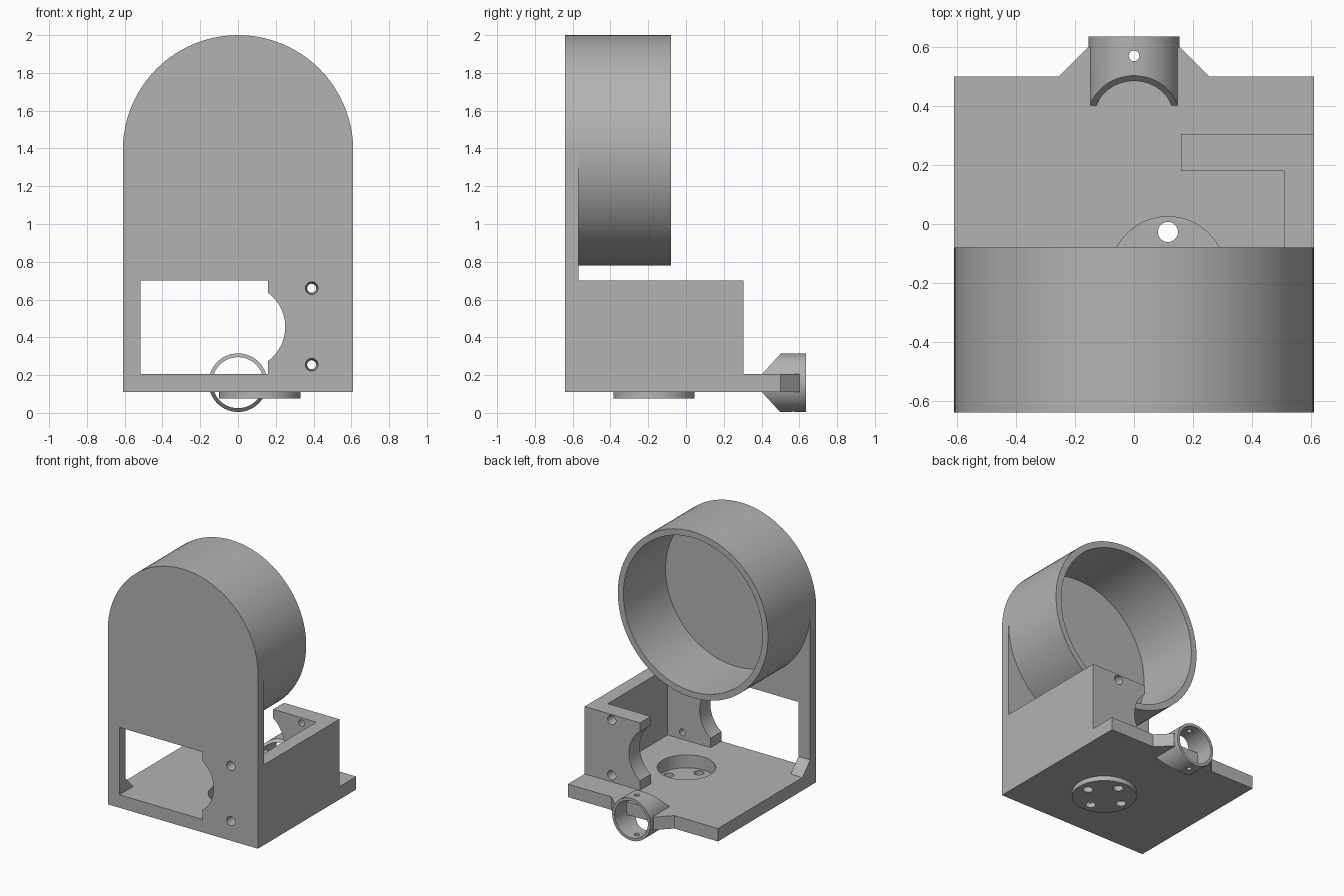
import bpy, bmesh, math
from mathutils import Vector

if "Cube" in bpy.data.objects:
    bpy.data.objects.remove(bpy.data.objects["Cube"])

grey = bpy.data.materials.new("plain grey")
grey.diffuse_color = (0.45, 0.45, 0.45, 1)
grey.use_nodes = True
grey.node_tree.nodes["Principled BSDF"].inputs["Base Color"].default_value = grey.diffuse_color


def prism(name, pts, axis, a, b):
    """Extrude a 2D outline along an axis: y uses (x, z), z uses (x, y), x uses (y, z)."""
    put = {"x": lambda p, t: (t, p[0], p[1]),
           "y": lambda p, t: (p[0], t, p[1]),
           "z": lambda p, t: (p[0], p[1], t)}[axis]
    bm = bmesh.new()
    lo = [bm.verts.new(put(p, a)) for p in pts]
    hi = [bm.verts.new(put(p, b)) for p in pts]
    bm.faces.new(lo)
    bm.faces.new(hi)
    n = len(pts)
    for i in range(n):
        j = (i + 1) % n
        bm.faces.new((lo[i], lo[j], hi[j], hi[i]))
    bmesh.ops.recalc_face_normals(bm, faces=bm.faces)
    me = bpy.data.meshes.new(name)
    bm.to_mesh(me)
    bm.free()
    ob = bpy.data.objects.new(name, me)
    bpy.context.collection.objects.link(ob)
    me.materials.append(grey)
    return ob


def box(name, x0, x1, y0, y1, z0, z1):
    return prism(name, [(x0, y0), (x1, y0), (x1, y1), (x0, y1)], "z", z0, z1)


def arc(cx, cy, r, a0=0, a1=360, n=96, closed=True):
    steps = n if closed else n + 1
    return [(cx + r * math.cos(math.radians(a0 + (a1 - a0) * i / n)),
             cy + r * math.sin(math.radians(a0 + (a1 - a0) * i / n))) for i in range(steps)]


def disc(name, axis, cx, cy, r, a, b, n=96):
    return prism(name, arc(cx, cy, r, n=n), axis, a, b)


def combine(target, others, op):
    """Apply booleans and remove the helpers."""
    for o in others:
        o.hide_render = True
        m = target.modifiers.new(op, "BOOLEAN")
        m.operation, m.solver, m.object = op, "EXACT", o
        bpy.context.view_layer.objects.active = target
        bpy.ops.object.modifier_apply(modifier=m.name)
        bpy.data.objects.remove(o)


def cone_hole(x, z, y0, y1, r0, r1):
    """Tapered screw hole along y."""
    ob = disc("hole_cutter", "y", x, z, r0, y0, y1, 32)
    for v in ob.data.vertices:
        if abs(v.co.y - y1) < 1e-5:
            v.co.x = x + (v.co.x - x) * r1 / r0
            v.co.z = z + (v.co.z - z) * r1 / r0
    return ob


R, CZ, Z0, Z1 = 0.61, 1.39, 0.11, 0.205

# Arched front plate
plate = prism("frame", [(-R, Z0), (R, Z0)] + arc(0, CZ, R, 0, 180, 48, False), "y", -0.64, -0.57)
combine(plate, [
    box("base", -R, R, -0.60, 0.50, Z0, Z1),
    box("side_wall", 0.51, R, -0.60, 0.305, 0.15, 0.70),
    box("back_block", 0.16, R, 0.18, 0.305, 0.15, 0.70),
    box("front_block", 0.16, R, -0.60, -0.515, 0.15, 0.70),
    prism("corner_rib", [(-0.60, 0.15), (-0.48, 0.15), (-0.48, Z1), (-0.57, 0.30), (-0.60, 0.30)],
          "x", -R, -0.515),
    disc("mount_boss", "z", 0.115, -0.17, 0.215, 0.075, 0.15),
], "UNION")

# Window, motor recess, screw holes and boss pocket
a = math.degrees(math.asin(0.18 / 0.225))
window = [(-0.515, Z1), (0.16, Z1)] + arc(0.025, 0.455, 0.225, -a, a, 24, False) + [(0.16, 0.70), (-0.515, 0.70)]
cuts = [prism("window_cutter", window, "y", -0.70, -0.50),
        disc("recess_cutter", "y", 0.025, 0.455, 0.225, 0.10, 0.40),
        disc("pocket_cutter", "z", 0.115, -0.17, 0.195, 0.11, 0.25)]
for z in (0.255, 0.66):
    cuts.append(cone_hole(0.39, z, -0.645, -0.50, 0.034, 0.023))
    cuts.append(cone_hole(0.39, z, 0.17, 0.31, 0.023, 0.034))
for i in range(4):
    t = math.pi / 2 * i
    cuts.append(disc("screw_cutter", "z", 0.115 + 0.143 * math.cos(t), -0.17 + 0.143 * math.sin(t),
                     0.034, 0.05, 0.2, 32))
combine(plate, cuts, "DIFFERENCE")

# Round cup behind the arch
cup = disc("cup", "y", 0, CZ, R, -0.57, -0.08)
combine(cup, [disc("cup_cutter", "y", 0, CZ, 0.565, -0.7, 0.1)], "DIFFERENCE")

# Small tube with its front end mitred above and below the base
tube = disc("tube", "y", 0, 0.16, 0.155, 0.36, 0.635)
mitre = [(0.2, -0.05), (0.548, -0.05), (0.402, Z0), (0.402, Z1), (0.503, 0.315), (0.55, 0.37), (0.2, 0.37)]
combine(tube, [disc("bore_cutter", "y", 0, 0.16, 0.135, 0.2, 0.8),
               prism("mitre_cutter", mitre, "x", -0.3, 0.3),
               disc("pin_cutter", "z", 0, 0.57, 0.018, -0.1, 0.5, 32)], "DIFFERENCE")

# Tapered ears joining tube and base
ears = []
for s, side in ((-1, "left"), (1, "right")):
    ears.append(prism(side + "_ear", [(s * 0.14, 0.50), (s * 0.255, 0.50), (s * 0.155, 0.60), (s * 0.14, 0.60)],
                      "z", Z0, Z1))

for ob in [plate, cup, tube] + ears:
    bpy.ops.object.select_all(action="DESELECT")
    ob.select_set(True)
    bpy.context.view_layer.objects.active = ob
    bpy.ops.object.shade_smooth_by_angle(angle=math.radians(30))
